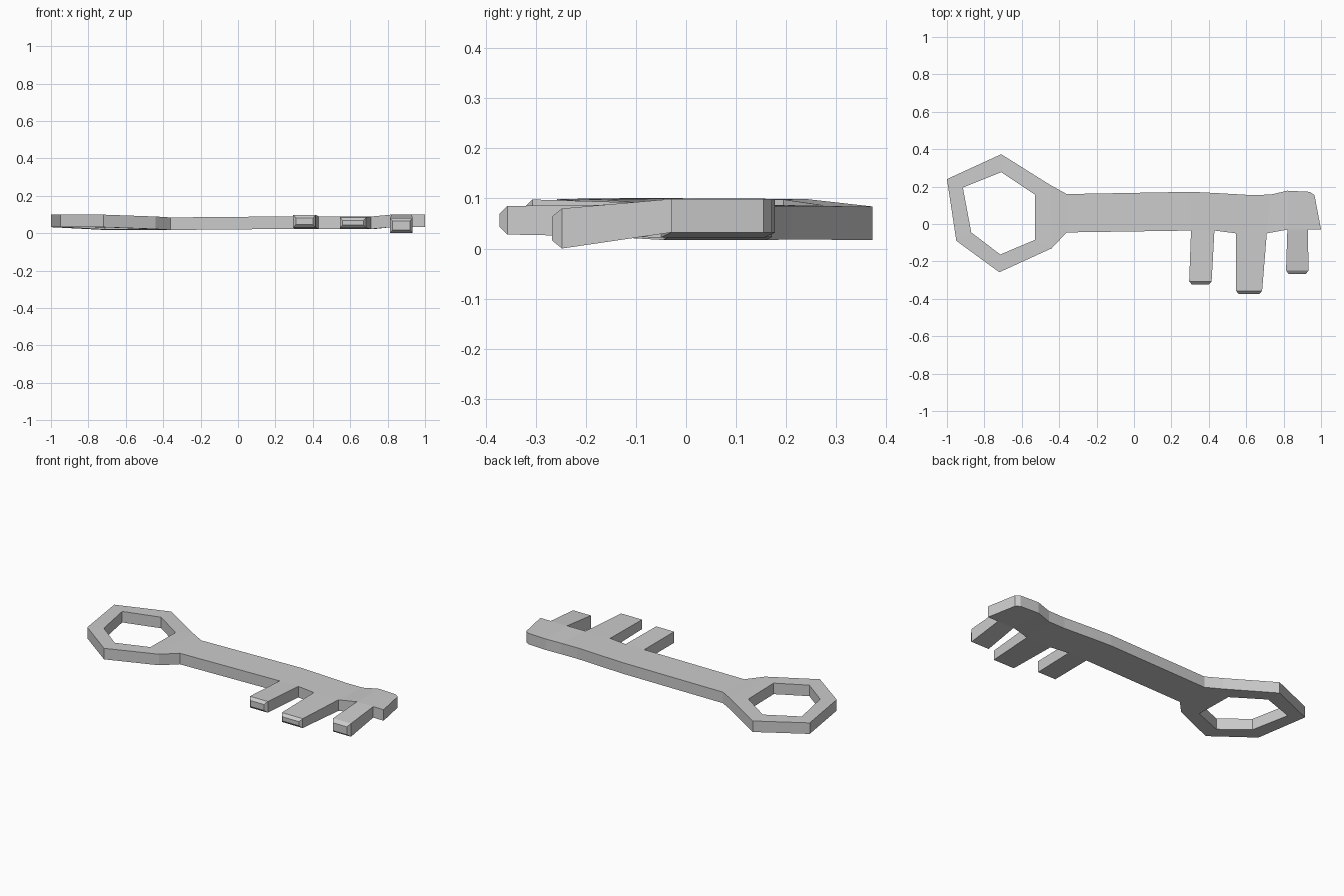
import bpy, bmesh
from mathutils import Vector

if "Cube" in bpy.data.objects:
    bpy.data.objects.remove(bpy.data.objects["Cube"])

THICK = 0.067
bm = bmesh.new()


def vert(x, y, z):
    return bm.verts.new((x, y, z))


# Bow: six-sided ring, outer and inner corners (x, y, underside z)
outer = [vert(*p) for p in [(-1, .24, .032), (-.71, .373, .017), (-.45, .21, .018),
                            (-.44, -.13, .022), (-.72, -.258, .032), (-.95, -.09, .034)]]
inner = [vert(*p) for p in [(-.915, .195, .031), (-.71, .277, .019), (-.53, .157, .02),
                            (-.53, -.085, .024), (-.715, -.163, .031), (-.87, -.045, .033)]]
for i in range(6):
    j = (i + 1) % 6
    bm.faces.new((outer[i], outer[j], inner[j], inner[i]))

# Shaft: cross lines from the neck to the end (back x, y, front x, y, underside z)
lines = [(-.36, .16, -.36, -.045, .017), (.305, .172, .305, -.035, .023),
         (.43, .166, .43, -.035, .023), (.62, .155, .545, -.05, .022),
         (.73, .157, .71, -.05, .022), (.82, .178, .82, -.03, .032),
         (.94, .172, .93, -.03, .032), (.965, .155, 1.0, -.03, .032)]
back, front = outer[2], outer[3]
for bx, by, fx, fy, z in lines:
    nb, nf = vert(bx, by, z), vert(fx, fy, z)
    bm.faces.new((back, nb, nf, front))
    back, front = nb, nf

# Give the flat sheet its thickness
ext = bmesh.ops.extrude_face_region(bm, geom=bm.faces[:])["geom"]
bmesh.ops.translate(bm, vec=(0, 0, THICK),
                    verts=[v for v in ext if isinstance(v, bmesh.types.BMVert)])
bmesh.ops.recalc_face_normals(bm, faces=bm.faces[:])


def extrude_to(face, x0, x1, y, z0, z1):
    """Pull a front-facing quad out to a new rectangle."""
    new = bmesh.ops.extrude_discrete_faces(bm, faces=[face])["faces"][0]
    c = new.calc_center_median()
    for v in new.verts:
        v.co = Vector((x0 if v.co.x < c.x else x1, y, z0 if v.co.z < c.z else z1))
    return new


# Teeth: grown from the shaft's front side, each with a chamfered tip
teeth = [((.3675, -.035), .295, .415, -.307, .03, .098, -.323),
         ((.6275, -.05), .545, .685, -.357, .028, .085, -.373),
         ((.875, -.03), .813, .933, -.248, 0, .08, -.268)]
for (mx, my), x0, x1, y, z0, z1, tip in teeth:
    root = min((f for f in bm.faces if abs(f.normal.z) < .5),
               key=lambda f: (f.calc_center_median().xy - Vector((mx, my))).length)
    end = extrude_to(root, x0, x1, y, z0, z1)
    extrude_to(end, x0 + .014, x1 - .014, tip, z0 + .016, z1 - .016)

bmesh.ops.recalc_face_normals(bm, faces=bm.faces[:])
mesh = bpy.data.meshes.new("key")
bm.to_mesh(mesh)
bm.free()
bpy.context.collection.objects.link(bpy.data.objects.new("key", mesh))
